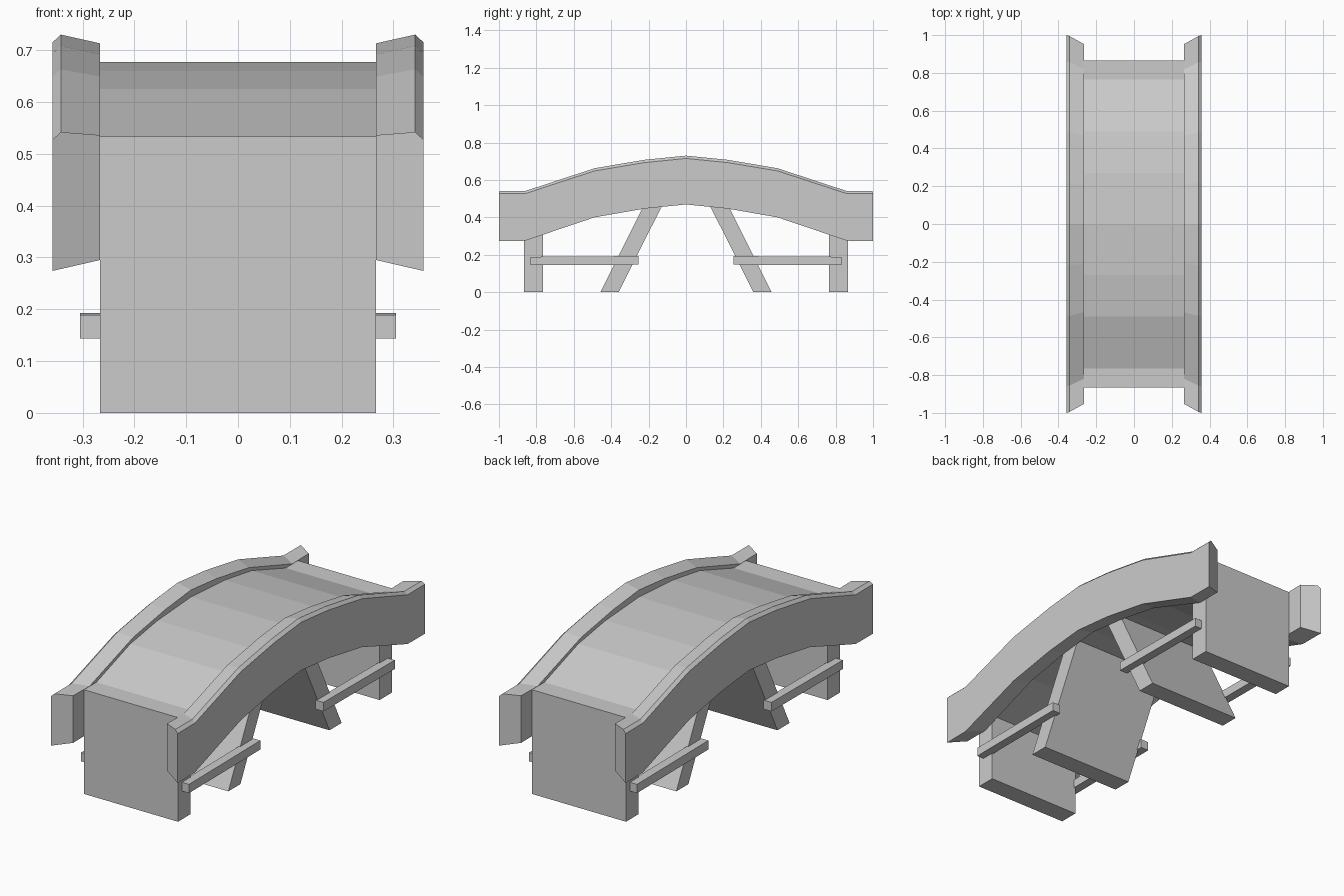
import bpy, bmesh

if "Cube" in bpy.data.objects:
    bpy.data.objects.remove(bpy.data.objects["Cube"])


def loft(name, rings):
    """Solid through a list of matching closed cross-sections."""
    bm = bmesh.new()
    rows = [[bm.verts.new(p) for p in ring] for ring in rings]
    n = len(rows[0])
    for a, b in zip(rows, rows[1:]):
        for i in range(n):
            j = (i + 1) % n
            bm.faces.new((a[i], a[j], b[j], b[i]))
    bm.faces.new(rows[0][::-1])
    bm.faces.new(rows[-1])
    bmesh.ops.recalc_face_normals(bm, faces=bm.faces)
    mesh = bpy.data.meshes.new(name)
    bm.to_mesh(mesh)
    bm.free()
    obj = bpy.data.objects.new(name, mesh)
    bpy.context.collection.objects.link(obj)
    return obj


def slab(name, profile, x0, x1):
    """Extrude a (y, z) profile along x."""
    return loft(name, [[(x, y, z) for y, z in profile] for x in (x0, x1)])


def mirrored(half):
    """Complete a half profile running from the end (-y) to the centre."""
    return half + [(-p[0], *p[1:]) for p in half[-2::-1]]


W = 0.266  # half width of the deck

# Arched deck
top = mirrored([(-0.765, 0.533), (-0.49, 0.625), (-0.27, 0.660), (0, 0.677)])
slab("deck", top + [(y, z - 0.175) for y, z in reversed(top)], -W, W)

# Parapets: y, bottom and ridge of the outer side, then drop and rise of the inner side
stations = mirrored([(-1.0, 0.274, 0.542, 0.006), (-0.86, 0.275, 0.542, 0.008),
                     (-0.49, 0.40, 0.663, 0.014), (-0.22, 0.447, 0.708, 0.016),
                     (0, 0.469, 0.730, 0.017)])
for s, side in ((-1, "left"), (1, "right")):
    rings = []
    for y, lo, hi, drop in stations:
        yi = y * 0.953
        rings.append([(s * 0.358, y, lo), (s * 0.358, y, hi - 0.015),
                      (s * 0.342, y * 0.995, hi), (s * W, yi, hi - drop),
                      (s * W, yi, lo + 0.021)])
    loft(side + "_parapet", rings)

for e, end in ((1, "back"), (-1, "front")):
    # Upright end piers
    slab(end + "_pier", [(e * 0.765, 0), (e * 0.865, 0),
                         (e * 0.865, 0.533), (e * 0.765, 0.533)], -W, W)
    # Slanted inner piers
    slab(end + "_slanted_pier", [(e * 0.36, 0), (e * 0.458, 0),
                                 (e * 0.182, 0.55), (e * 0.084, 0.55)], -W, W)
    # Cross beams tying the piers on both sides
    for s, side in ((-1, "left"), (1, "right")):
        slab(f"{end}_{side}_beam", [(e * 0.255, 0.147), (e * 0.832, 0.144),
                                    (e * 0.832, 0.189), (e * 0.255, 0.193)],
             s * 0.259, s * 0.305)
